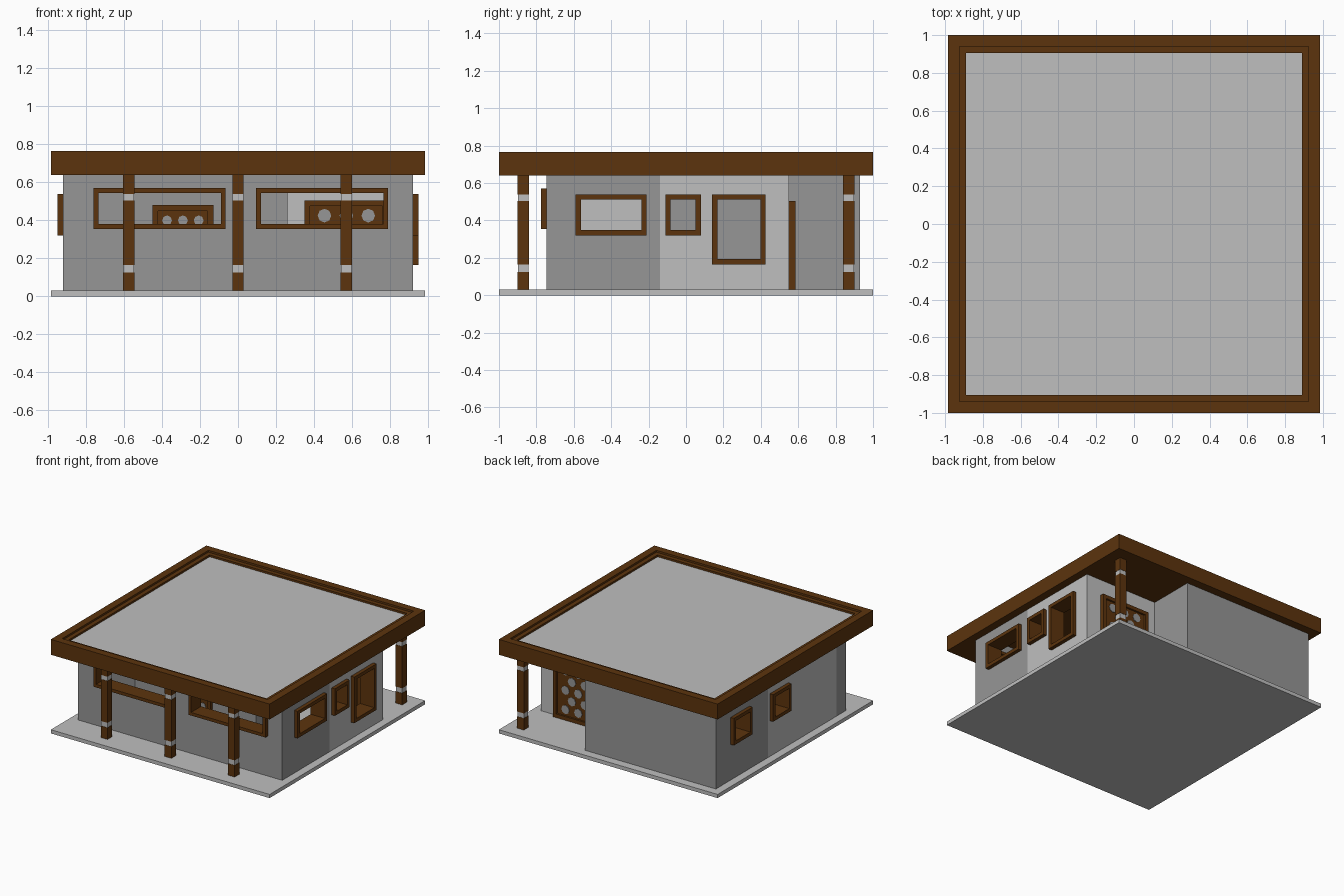
import bpy, bmesh, math
from mathutils import Vector

if "Cube" in bpy.data.objects:
    bpy.data.objects.remove(bpy.data.objects["Cube"], do_unlink=True)


def material(name, rgb):
    m = bpy.data.materials.new(name)
    m.use_nodes = True
    m.diffuse_color = (*rgb, 1)
    bsdf = m.node_tree.nodes["Principled BSDF"]
    bsdf.inputs["Base Color"].default_value = (*rgb, 1)
    bsdf.inputs["Roughness"].default_value = 0.8
    return m


LIGHT = material("light plaster", (0.52, 0.52, 0.52))
GREY = material("grey plaster", (0.305, 0.305, 0.305))
WOOD = material("dark brown wood", (0.107, 0.034, 0.004))


def finish(name, bm, mat):
    bmesh.ops.recalc_face_normals(bm, faces=bm.faces)
    me = bpy.data.meshes.new(name)
    bm.to_mesh(me)
    bm.free()
    me.materials.append(mat)
    ob = bpy.data.objects.new(name, me)
    bpy.context.collection.objects.link(ob)
    return ob


def box(name, x0, x1, y0, y1, z0, z1, mat):
    bm = bmesh.new()
    bmesh.ops.create_cube(bm, size=1)
    for v in bm.verts:
        v.co = Vector(((x0 + x1) / 2 + v.co.x * (x1 - x0),
                       (y0 + y1) / 2 + v.co.y * (y1 - y0),
                       (z0 + z1) / 2 + v.co.z * (z1 - z0)))
    return finish(name, bm, mat)


def panel(name, axis, outer, inner, rect, holes, mat):
    """Slab between two positions on an axis, with rectangular through holes.
    rect and holes are (u0, u1, v0, v1); u runs across the slab."""
    us = sorted({u for r in [rect] + holes for u in r[:2]})
    vs = sorted({v for r in [rect] + holes for v in r[2:]})

    def place(u, v):
        if axis == "x":
            return (outer, u, v)
        return (u, outer, v) if axis == "y" else (u, v, outer)

    bm = bmesh.new()
    grid = [[bm.verts.new(place(u, v)) for v in vs] for u in us]
    for i in range(len(us) - 1):
        for j in range(len(vs) - 1):
            cu, cv = (us[i] + us[i + 1]) / 2, (vs[j] + vs[j + 1]) / 2
            if not any(h[0] < cu < h[1] and h[2] < cv < h[3] for h in holes):
                bm.faces.new((grid[i][j], grid[i + 1][j],
                              grid[i + 1][j + 1], grid[i][j + 1]))
    bmesh.ops.delete(bm, geom=[v for v in bm.verts if not v.link_faces], context="VERTS")
    out = bmesh.ops.extrude_face_region(bm, geom=bm.faces[:])
    offset = Vector([inner - outer if a == axis else 0 for a in "xyz"])
    bmesh.ops.translate(bm, vec=offset,
                        verts=[g for g in out["geom"] if isinstance(g, bmesh.types.BMVert)])
    # restore the starting cap where the extrude removed it
    bmesh.ops.holes_fill(bm, edges=[e for e in bm.edges if e.is_boundary], sides=4)
    return finish(name, bm, mat)


def shrink(r, t):
    return (r[0] + t, r[1] - t, r[2] + t, r[3] - t)


FLOOR, CEIL, T = 0.03, 0.64, 0.09
PX, PY = 0.985, 1.0

# Floor slab
box("floor_slab", -PX, PX, -PY, PY, 0, FLOOR, LIGHT)

# Roof: deck, stepped rim and pale covering
box("roof_deck", -0.93, 0.93, -0.945, 0.945, CEIL, 0.72, WOOD)
panel("roof_rim", "z", CEIL, 0.765, (-PX, PX, -PY, PY), [(-0.925, 0.925, -0.94, 0.94)], WOOD)
panel("roof_inner_step", "z", 0.715, 0.75, (-0.925, 0.925, -0.94, 0.94),
      [(-0.89, 0.89, -0.905, 0.905)], WOOD)
box("roof_covering", -0.89, 0.89, -0.905, 0.905, 0.72, 0.735, LIGHT)


# Outer walls with framed windows
def wall(name, axis, outer, inner, u0, u1, windows, mat, frame=0.028):
    holes = [shrink(w, 0.004) for w in windows]
    panel(name, axis, outer, inner, (u0, u1, FLOOR, CEIL), holes, mat)
    out = math.copysign(0.03, outer - inner)
    for i, w in enumerate(windows):
        panel(f"{name}_window_frame_{i + 1}", axis, outer + out, inner - out * 0.3,
              w, [shrink(w, frame)], WOOD)


X = 0.92
FRONT, BACK, PORCH, SIDE = -0.745, 0.93, 0.55, 0.26
wall("front_wall", "y", FRONT, FRONT + T, -X, X,
     [(-0.76, -0.065, 0.355, 0.57), (0.095, 0.79, 0.355, 0.57)], GREY, 0.025)
wall("left_front_wall", "x", X, X - T, FRONT + T, -0.14,
     [(-0.59, -0.21, 0.32, 0.54)], GREY)
wall("left_rear_wall", "x", X, X - T, -0.14, PORCH,
     [(-0.11, 0.08, 0.32, 0.54), (0.14, 0.425, 0.165, 0.54)], LIGHT)
wall("right_rear_wall", "x", -X, T - X, SIDE, BACK - T,
     [(0.5, 0.74, 0.32, 0.54)], GREY)
wall("right_middle_wall", "x", -X, T - X, -0.62, SIDE,
     [(0.0, 0.235, 0.32, 0.54)], LIGHT)
box("right_front_corner", -X, T - X, FRONT + T, -0.62, FLOOR, CEIL, GREY)
box("back_wall", -X, SIDE, BACK - T, BACK, FLOOR, CEIL, GREY)

# Inner walls
box("porch_side_wall", SIDE - T, SIDE, -0.14, BACK - T, FLOOR, CEIL, GREY)
box("middle_partition", T - X, SIDE - T, -0.14, -0.08, FLOOR, CEIL, GREY)
box("rear_partition", T - X, SIDE - T, SIDE, SIDE + 0.06, FLOOR, CEIL, GREY)

# Porch wall with its door opening
panel("porch_wall", "y", PORCH, PORCH - T, (SIDE, X - T, FLOOR, CEIL),
      [(0.355, 0.785, FLOOR, 0.5)], LIGHT)


# Doors: frame, leaf and staggered round panes
def door(name, x0, x1, top, y0, y1, radius):
    rect = (x0, x1, FLOOR, top)
    panel(name + "_frame", "y", y0, y1, rect, [shrink(rect, 0.03)], WOOD)
    box(name + "_leaf", x0 + 0.03, x1 - 0.03, y0 + 0.015, y1 - 0.015,
        FLOOR + 0.03, top - 0.03, WOOD)
    bm = bmesh.new()
    for row in range(5):
        count = 3 if row % 2 == 0 else 2
        for k in range(count):
            cx = (x0 + x1) / 2 + (k - (count - 1) / 2) * radius * 3.2
            cz = FLOOR + 0.08 + (top - FLOOR - 0.16) * row / 4
            new = bmesh.ops.create_cone(bm, cap_ends=True, segments=8, radius1=radius,
                                        radius2=radius, depth=y1 - y0 - 0.022)["verts"]
            for v in new:
                a, b, c = v.co
                v.co = (cx + a, (y0 + y1) / 2 + c, cz + b)
    finish(name + "_panes", bm, GREY)


door("entrance_door", 0.35, 0.79, 0.505, PORCH - T - 0.01, PORCH + 0.035, 0.036)
door("inner_door", -0.45, -0.13, 0.48, -0.17, -0.10, 0.026)

# Square posts with two pale bands
for name, cx, cy in (("front_post_right", -0.575, -0.87), ("front_post_middle", 0, -0.87),
                     ("front_post_left", 0.57, -0.87), ("rear_post", 0.86, 0.87)):
    levels = (FLOOR, 0.125, 0.165, 0.505, 0.54, CEIL)
    for i in range(5):
        band = i % 2 == 1
        h = 0.028 if band else 0.03
        box(f"{name}_{'band' if band else 'timber'}_{i // 2 + 1}", cx - h, cx + h,
            cy - h, cy + h, levels[i], levels[i + 1], LIGHT if band else WOOD)
